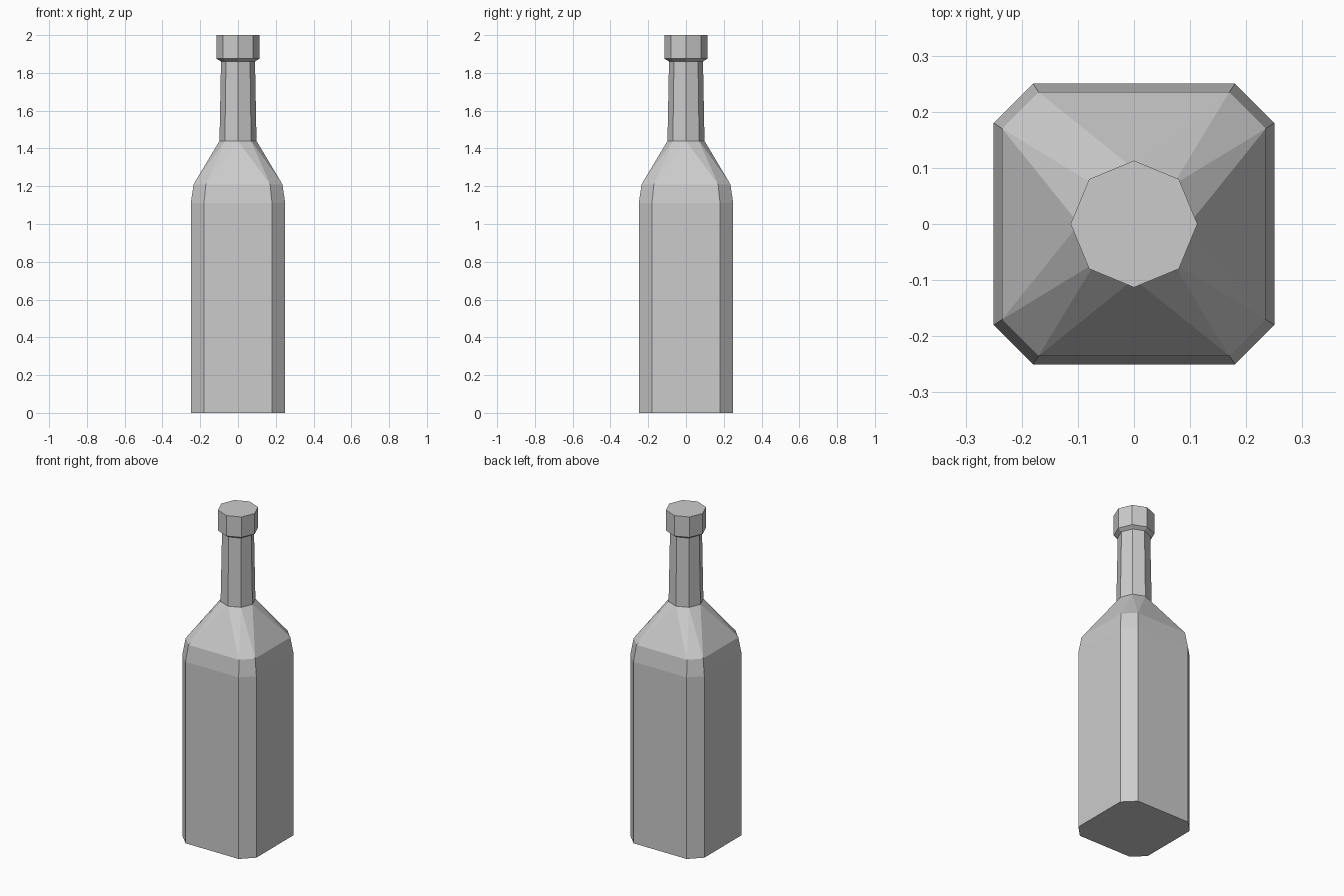
import bpy, bmesh, math

cube = bpy.data.objects.get("Cube")
if cube:
    bpy.data.objects.remove(cube, do_unlink=True)

# Single grey material
grey = bpy.data.materials.new("plain_grey")
grey.use_nodes = True
colour = (0.6, 0.6, 0.6, 1)
grey.diffuse_color = colour
grey.node_tree.nodes["Principled BSDF"].inputs["Base Color"].default_value = colour


def octagon(bm, r, z):
    """Regular ring with corners on the axes."""
    return [bm.verts.new((r * math.cos(i * math.pi / 4), r * math.sin(i * math.pi / 4), z))
            for i in range(8)]


def cut_square(bm, h, c, z):
    """Square ring of half width h, its corners cut where the sides reach c."""
    ring = []
    x, y = (h, -c), (h, c)
    for _ in range(4):
        ring += [bm.verts.new((*x, z)), bm.verts.new((*y, z))]
        x, y = (-x[1], x[0]), (-y[1], y[0])
    return ring


def bridge(bm, low, high):
    for i in range(8):
        j = (i + 1) % 8
        bm.faces.new((low[i], low[j], high[j], high[i]))


def bridge_staggered(bm, low, high):
    """Triangles between rings that are turned half a step."""
    for i in range(8):
        j = (i + 1) % 8
        bm.faces.new((low[i], low[j], high[i]))
        bm.faces.new((low[j], high[j], high[i]))


def finish(bm, name):
    bmesh.ops.recalc_face_normals(bm, faces=bm.faces)
    mesh = bpy.data.meshes.new(name)
    bm.to_mesh(mesh)
    bm.free()
    mesh.materials.append(grey)
    obj = bpy.data.objects.new(name, mesh)
    bpy.context.collection.objects.link(obj)


# Bottle: square body, faceted shoulder, slim neck and lip in one skin
bm = bmesh.new()
base = cut_square(bm, 0.25, 0.18, 0)
body_top = cut_square(bm, 0.25, 0.18, 1.11)
shoulder = cut_square(bm, 0.235, 0.17, 1.21)
bm.faces.new(base[::-1])
bridge(bm, base, body_top)
bridge(bm, body_top, shoulder)

rings = [octagon(bm, r, z) for r, z in
         ((0.098, 1.44), (0.09, 1.86), (0.113, 1.875), (0.113, 2.0))]
bridge_staggered(bm, shoulder, rings[0])
for low, high in zip(rings, rings[1:]):
    bridge(bm, low, high)
bm.faces.new(rings[-1])
finish(bm, "bottle")
